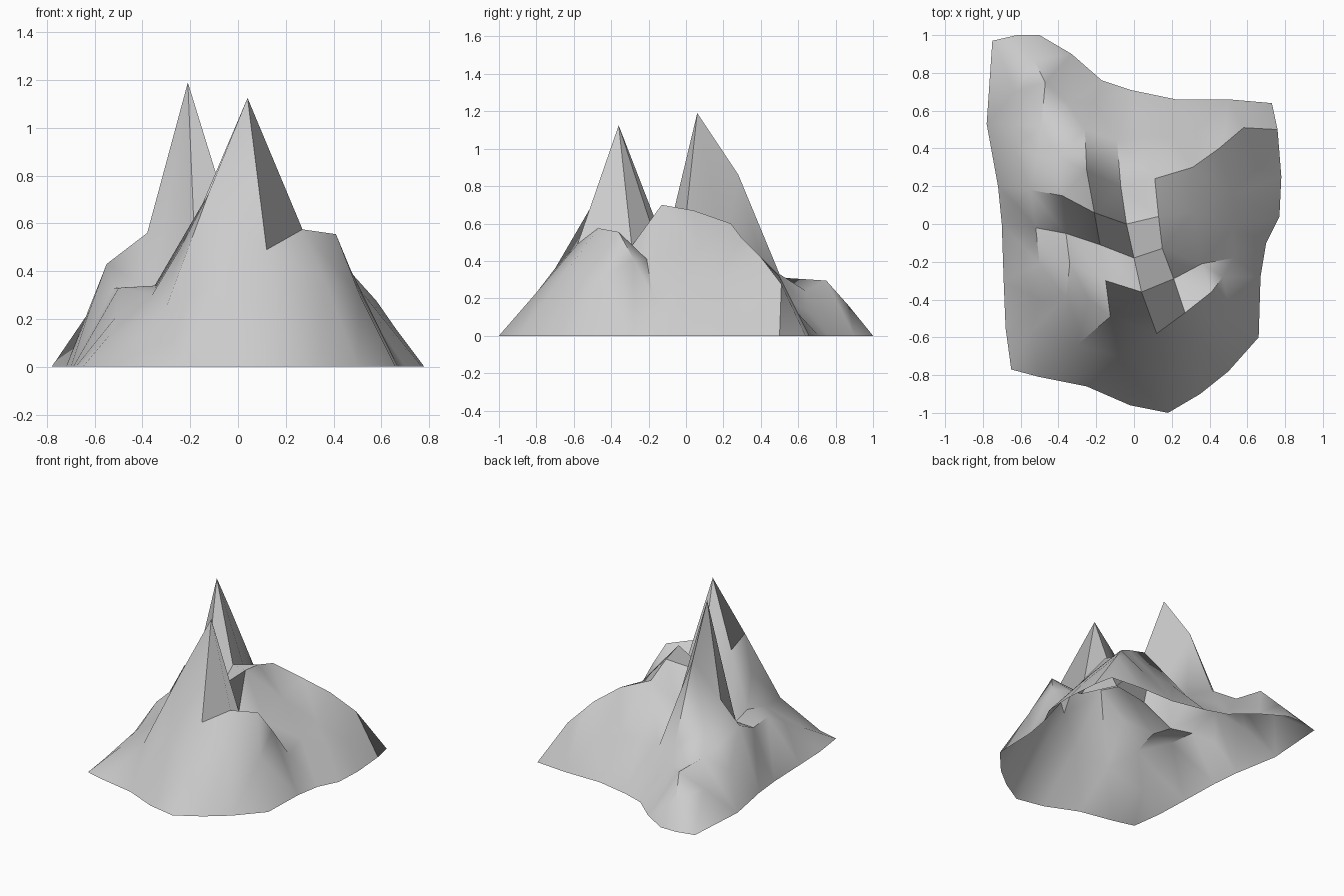
import bpy
import math
from mathutils import Vector
from mathutils.geometry import delaunay_2d_cdt

cube = bpy.data.objects.get("Cube")
if cube:
    bpy.data.objects.remove(cube, do_unlink=True)

points, edges, panels = [], [], []


def add_point(x, y, z):
    """Store a terrain point once and return its index."""
    point = (x, y, z)
    if point not in points:
        points.append(point)
    return points.index(point)


def add_line(*line):
    """Store a feature line whose segments must become mesh edges."""
    ids = [add_point(*p) for p in line]
    edges.extend(zip(ids, ids[1:]))
    return ids


def add_panel(*corners):
    """Store a four-sided facet, counter-clockwise, folding at its first corner."""
    panels.append(add_line(*corners, corners[0])[:-1])


# Ground outline, counter-clockwise
outline = [(-.65, -.77), (-.5, -.81), (-.25, -.86), (-.02, -.96), (.18, -1),
           (.35, -.9), (.5, -.78), (.66, -.6), (.67, -.28), (.7, -.1),
           (.77, .04), (.78, .25), (.76, .5), (.73, .64), (.5, .66),
           (.22, .66), (-.02, .71), (-.17, .76), (-.33, .9), (-.5, 1),
           (-.62, 1), (-.75, .97), (-.78, .53), (-.72, .2), (-.7, 0),
           (-.69, -.3), (-.68, -.55)]
rim = [add_point(x, y, 0) for x, y in outline]

# Summits and the corners shared by several facets
back_peak = (-.21, .06, 1.19)
front_peak = (.04, -.36, 1.125)
saddle = (0, -.18, .57)
gully_top = (-.04, 0, .64)
notch = (-.18, -.11, .48)
crest_start = (.15, -.13, .7)
crest_mid = (.13, .04, .67)
valley_top = (.21, -.29, .48)
left_shoulder = (-.15, -.3, .68)
front_shoulder = (-.125, -.49, .72)
front_foot = (.12, -.58, .49)
spur_start = (.27, -.47, .575)
cliff_end, cliff_mid = (-.55, .18, .43), (-.38, .15, .56)
ledge_end, ledge_mid = (-.52, -.02, .33), (-.36, -.05, .32)
ledge_corner, ledge_lip = (-.5, -.21, .33), (-.34, -.21, .34)
back_rib = (-.25, .28, .86)
gully_mid = (-.07, .2, .47)
gully_low = (-.09, .44, .25)
rib_low = (-.26, .5, .33)
crest_low, crest_end = (.48, .5, .32), (.58, .51, .275)
right_rim, back_rim = (.76, .5, 0), (.5, .66, 0)

# Front peak: faceted pyramid
add_panel(front_peak, front_foot, spur_start, valley_top)
add_panel(front_peak, left_shoulder, front_shoulder, front_foot)
add_panel(front_peak, saddle, notch, left_shoulder)
add_panel(front_peak, valley_top, crest_start, saddle)

# Back peak: front cliff, ledge below it and rear rib with its gully
add_panel(cliff_end, ledge_end, ledge_mid, cliff_mid)
add_panel(back_peak, cliff_mid, ledge_mid, notch)
add_panel(notch, saddle, gully_top, back_peak)
add_panel(ledge_end, ledge_corner, ledge_lip, ledge_mid)
add_panel(ledge_mid, ledge_lip, left_shoulder, notch)
add_panel(back_peak, gully_top, gully_mid, back_rib)
add_panel(back_rib, gully_mid, gully_low, rib_low)
add_line(rib_low, (-.21, .64, .14))

# Slope falling away from the ledge
add_line(ledge_corner, (-.51, -.4, .21), (-.36, -.39, .3), ledge_lip)
add_line((-.36, -.39, .3), (-.24, -.4, .5), front_shoulder)

# Right crest and its rear slope
add_panel(gully_top, saddle, crest_start, crest_mid)
add_line(crest_mid, (.11, .24, .6), (.31, .3, .52), (.45, .4, .42),
         crest_low, crest_end, right_rim)
add_panel(crest_end, right_rim, (.73, .64, 0), back_rim)
add_line(crest_low, back_rim)
add_line(gully_low, (.05, .46, .27), (.2, .46, .28), (.34, .5, .25), crest_low)

# Right spur and the valley behind it
add_line(spur_start, (.41, -.36, .555), (.47, -.28, .41), (.53, -.18, .22))
add_line(valley_top, (.36, -.21, .41), (.53, -.18, .22))

# Rear left spur and the hollow beside it
add_line(cliff_end, (-.51, .36, .35), (-.49, .52, .31), (-.47, .75, .295),
         (-.53, .87, .16))
add_line(cliff_mid, (-.4, .36, .42), rib_low)
add_line(rib_low, (-.35, .64, .24), (-.33, .9, 0))

# Middle of the open slopes
for spot in ((.17, -.8, .23), (-.08, -.7, .36), (-.3, -.64, .25),
             (.36, -.62, .37), (.51, -.48, .3),
             (-.54, -.56, .13), (-.63, .4, .22), (-.62, .1, .24),
             (-.63, .7, .2), (.31, .06, .47), (.52, .16, .31),
             (.66, .3, .16), (.52, -.02, .27)):
    add_point(*spot)

# Triangulate inside the outline, keep each panel whole, lift to height
flat = [Vector(p[:2]) for p in points]
_, _, faces, origins, _, _ = delaunay_2d_cdt(flat, edges, [rim], 1, 1e-5)
faces = [[origins[i][0] for i in face] for face in faces]
faces = [f for f in faces if not any(set(f) <= set(p) for p in panels)]
mesh = bpy.data.meshes.new("mountain")
mesh.from_pydata(points, [], faces + panels)
mountain = bpy.data.objects.new("mountain", mesh)
bpy.context.collection.objects.link(mountain)

# Plain rock colour
rock = bpy.data.materials.new("light grey rock")
rock.use_nodes = True
rock.diffuse_color = (.6, .6, .6, 1)
rock.node_tree.nodes["Principled BSDF"].inputs["Base Color"].default_value = rock.diffuse_color
mesh.materials.append(rock)

# Soft slopes with crisp ridges
bpy.ops.object.select_all(action="DESELECT")
mountain.select_set(True)
bpy.context.view_layer.objects.active = mountain
bpy.ops.object.shade_smooth_by_angle(angle=math.radians(45))
